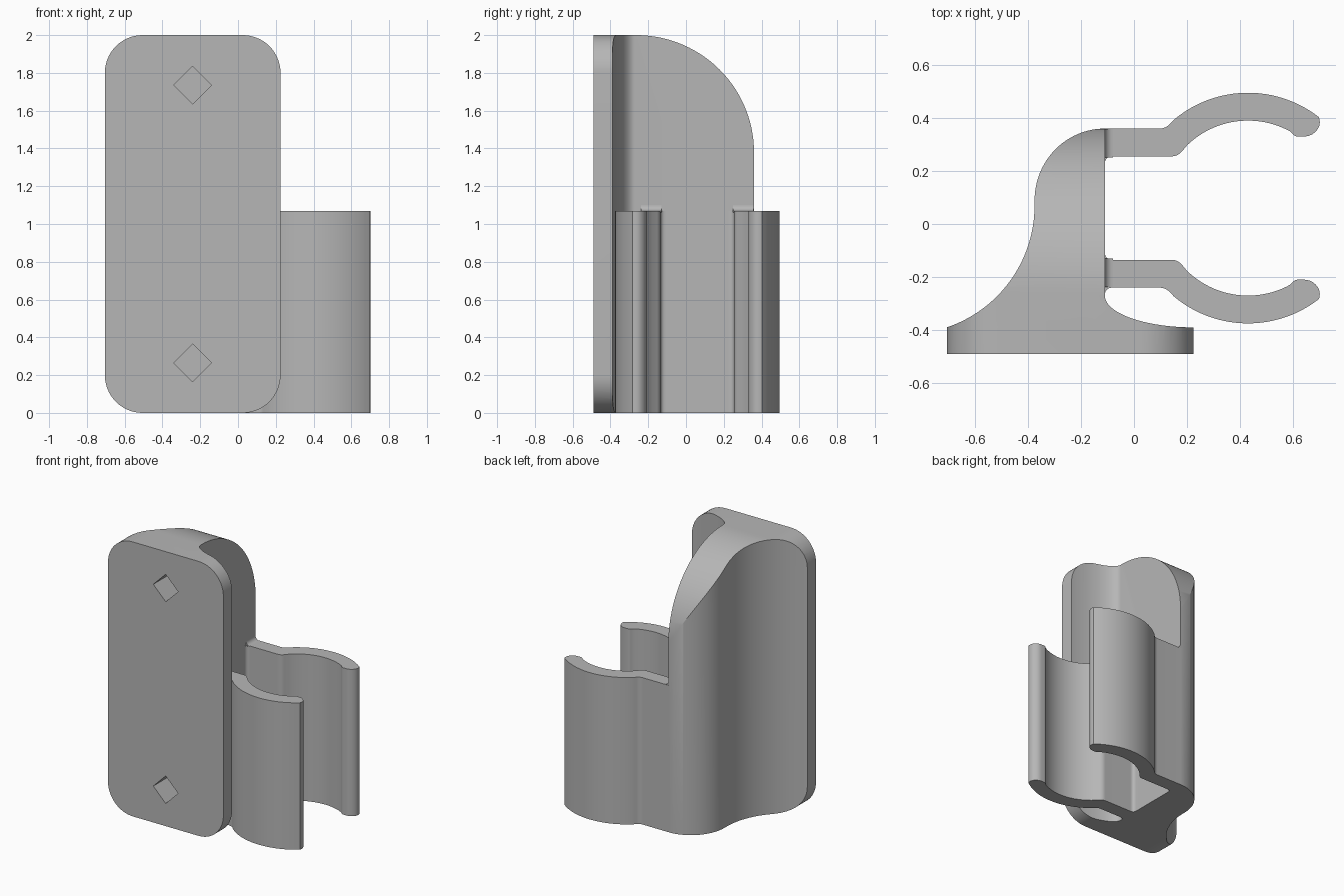
import bpy, bmesh
from math import sin, cos, radians, pi, atan2
from mathutils import Vector

cube = bpy.data.objects.get("Cube")
if cube:
    bpy.data.objects.remove(cube, do_unlink=True)

grey = bpy.data.materials.new("plain grey")
grey.use_nodes = True
grey.diffuse_color = (0.47, 0.47, 0.47, 1)
grey.node_tree.nodes["Principled BSDF"].inputs["Base Color"].default_value = grey.diffuse_color


def arc(cx, cy, rx, ry, start, end, n=24):
    """Points along an elliptical arc, angles in degrees."""
    angles = [radians(start + (end - start) * i / n) for i in range(n + 1)]
    return [(cx + rx * cos(a), cy + ry * sin(a)) for a in angles]


def rounded(points, n=8):
    """Polyline corners (x, y, r) softened with a quadratic curve."""
    out = []
    for i, (x, y, r) in enumerate(points):
        p = Vector((x, y))
        if not r:
            out.append((x, y))
            continue
        a = p + (Vector(points[i - 1][:2]) - p).normalized() * r
        b = p + (Vector(points[(i + 1) % len(points)][:2]) - p).normalized() * r
        for k in range(n + 1):
            t = k / n
            out.append(tuple(a * (1 - t) ** 2 + p * 2 * t * (1 - t) + b * t * t))
    return out


def prism(name, outline, axis, low, high):
    """Extrude a 2D outline along the given axis from low to high."""
    place = {"x": lambda u, v, w: (w, u, v),
             "y": lambda u, v, w: (u, w, v),
             "z": lambda u, v, w: (u, v, w)}[axis]
    bm = bmesh.new()
    face = bm.faces.new([bm.verts.new(place(u, v, low)) for u, v in outline])
    top = bmesh.ops.extrude_face_region(bm, geom=[face])["geom"]
    shift = Vector(place(0, 0, high - low))
    bmesh.ops.translate(bm, vec=shift, verts=[g for g in top if isinstance(g, bmesh.types.BMVert)])
    bmesh.ops.remove_doubles(bm, verts=bm.verts[:], dist=0.0005)
    bmesh.ops.recalc_face_normals(bm, faces=bm.faces[:])
    mesh = bpy.data.meshes.new(name)
    bm.to_mesh(mesh)
    bm.free()
    mesh.materials.append(grey)
    obj = bpy.data.objects.new(name, mesh)
    bpy.context.collection.objects.link(obj)
    return obj


def select(obj):
    bpy.ops.object.select_all(action="DESELECT")
    obj.select_set(True)
    bpy.context.view_layer.objects.active = obj


def carve(obj, cutter, operation):
    mod = obj.modifiers.new("carve", "BOOLEAN")
    mod.operation, mod.object, mod.solver = operation, cutter, "EXACT"
    select(obj)
    bpy.ops.object.modifier_apply(modifier=mod.name)
    bpy.data.objects.remove(cutter, do_unlink=True)


def smooth(obj):
    select(obj)
    bpy.ops.object.shade_smooth_by_angle(angle=radians(28))


# Mounting body: flared plan, extruded upward
left, right, front, rim = -0.705, 0.225, -0.49, -0.39
flare = atan2(rim - 0.07, left + 0.86) * 180 / pi
plan = [(left, front), (right, front)]
plan += arc(right, -0.27, 0.335, 0.12, 270, 180)
plan += arc(-0.11, 0.09, 0.265, 0.27, 90, 180)
plan += arc(-0.86, 0.07, 0.485, 0.485, 0, flare)
body = prism("mounting_body", plan, "z", 0, 2)

# Rounded shoulder at the top of the back
side = [(-0.6, -0.1), (0.5, -0.1), (0.5, 1.38)]
side += arc(-0.265, 1.38, 0.625, 0.62, 0, 90, 40) + [(-0.6, 2)]
carve(body, prism("shoulder_cutter", side, "x", -1, 1), "INTERSECT")

# Rounded corners of the back plate
r = 0.2
corners = []
for cx, cz, start in ((right - r, 2 - r, 0), (left + r, 2 - r, 90),
                      (left + r, r, 180), (right - r, r, 270)):
    corners += arc(cx, cz, r, r, start, start + 90, 16)
carve(body, prism("corner_cutter", corners, "y", -1, 1), "INTERSECT")

# Diamond screw sockets
for z in (0.265, 1.735):
    diamond = arc(-0.24, z, 0.1, 0.1, 0, 270, 3)
    carve(body, prism("socket_cutter", diamond, "y", -0.6, -0.19), "DIFFERENCE")
smooth(body)

# Clip arms: straight root, curved jaw and rounded lip
mid, height, root = 0.06, 1.07, -0.11


def arm_outline(outer_fillet):
    inner = arc(0.43, mid, 0.33, 0.33, 134, 61)
    outer = arc(0.43, mid, 0.435, 0.435, 52, 130)
    pts = [(root - 0.01, 0.225, 0), (root, 0.225, 0), (root, 0.255, 0.03),
           (0.165, 0.255, 0.025)]
    pts[2] = (root, 0.255, 0.029)
    pts += [(x, y, 0) for x, y in inner]
    pts += [(0.607, 0.33, 0.012), (0.67, 0.33, 0.03), (0.705, 0.372, 0.025)]
    pts += [(x, y, 0) for x, y in outer]
    pts += [(0.12, 0.36, 0.025)]
    if outer_fillet:
        pts += [(root, 0.36, 0.03), (root, 0.395, 0), (root - 0.01, 0.395, 0)]
    else:
        pts += [(root - 0.01, 0.36, 0)]
    return rounded(pts)


# Small concave fillet where an arm top meets the body
gusset = [(root - 0.01, height - 0.01), (root + 0.03, height - 0.01)]
gusset += arc(root + 0.03, height + 0.03, 0.03, 0.03, 270, 180, 8)
gusset += [(root - 0.01, height + 0.03)]

for name, sign in (("back", 1), ("front", -1)):
    outline = [(x, mid + sign * (y - mid)) for x, y in arm_outline(sign < 0)]
    smooth(prism(name + "_clip_arm", outline, "z", 0, height))
    ends = sorted(mid + sign * (y - mid) for y in (0.25, 0.358))
    smooth(prism(name + "_arm_fillet", gusset, "y", *ends))
